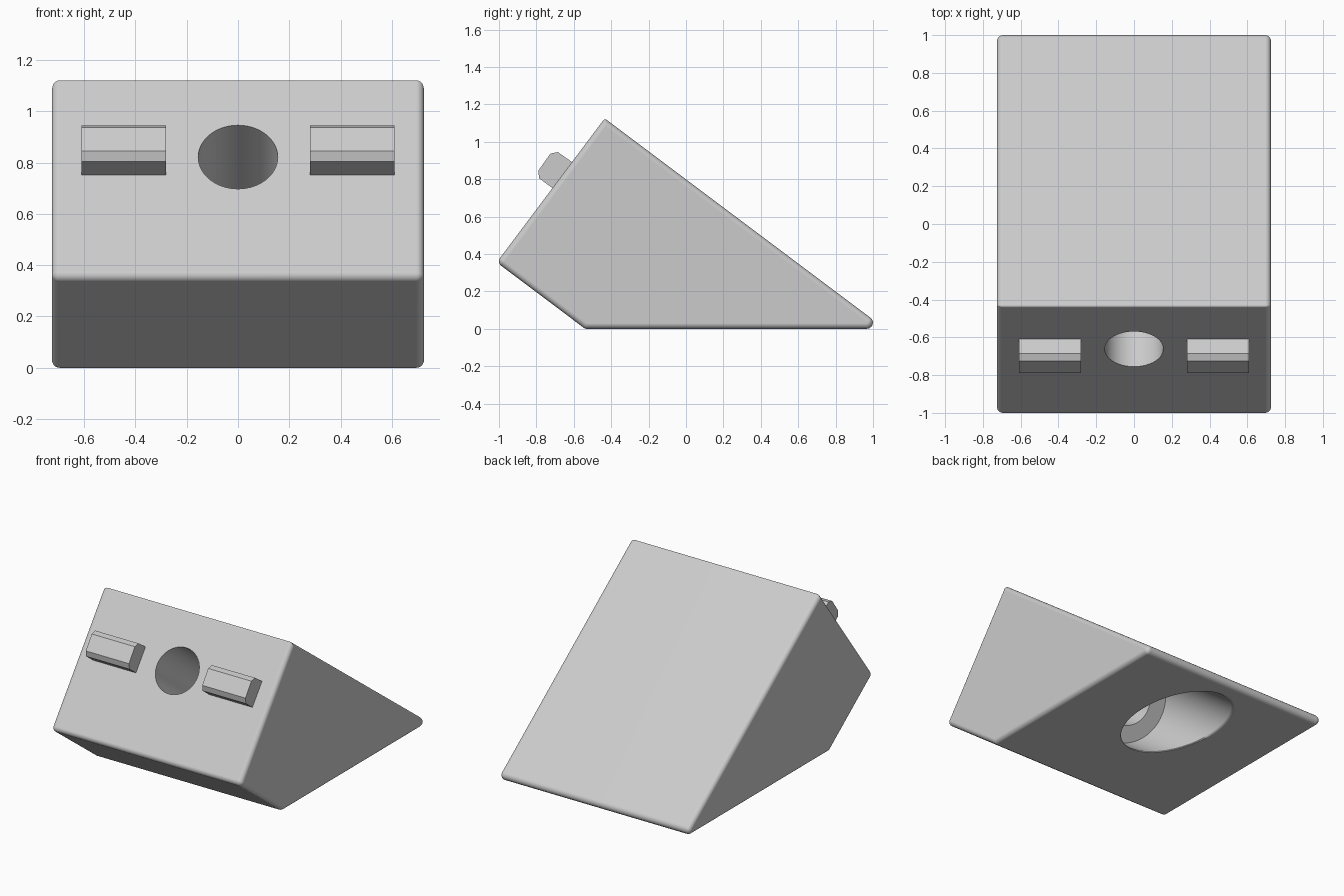
import bpy, bmesh, math
from mathutils import Vector, Matrix

cube = bpy.data.objects.get("Cube")
if cube:
    bpy.data.objects.remove(cube, do_unlink=True)

grey = bpy.data.materials.new("light grey")
grey.use_nodes = True
grey.diffuse_color = (0.6, 0.6, 0.6, 1)
grey.node_tree.nodes["Principled BSDF"].inputs["Base Color"].default_value = (0.6, 0.6, 0.6, 1)


def make_object(name, bm):
    bmesh.ops.recalc_face_normals(bm, faces=bm.faces)
    mesh = bpy.data.meshes.new(name)
    bm.to_mesh(mesh)
    bm.free()
    mesh.materials.append(grey)
    obj = bpy.data.objects.new(name, mesh)
    bpy.context.collection.objects.link(obj)
    return obj


def rounded(corners, inset, steps=6):
    """Inset a closed profile of (y, z, radius) corners and round them."""
    points = []
    for i, (y, z, radius) in enumerate(corners):
        p = Vector((y, z))
        a = (Vector(corners[i - 1][:2]) - p).normalized()
        b = (Vector(corners[(i + 1) % len(corners)][:2]) - p).normalized()
        half = a.angle(b) / 2
        inward = (a + b).normalized() / math.sin(half)
        r = max(radius - inset, 0.003)
        centre = p + inward * (inset + r)
        start = (a / math.tan(half) - inward).normalized()
        end = (b / math.tan(half) - inward).normalized()
        points += [centre + start.slerp(end, k / steps) * r for k in range(steps + 1)]
    return points


def loft(sections):
    """Skin a row of (x, profile) sections and cap both ends."""
    bm = bmesh.new()
    rings = [[bm.verts.new((x, y, z)) for y, z in profile] for x, profile in sections]
    for one, two in zip(rings, rings[1:]):
        for i in range(len(one)):
            bm.faces.new((one[i - 1], one[i], two[i], two[i - 1]))
    bm.faces.new(rings[0])
    bm.faces.new(rings[-1])
    return bm


# Wedge body with rounded edges
WIDTH, EDGE = 0.725, 0.03
corners = [(-1.012, 0.355, 0.03), (-0.4345, 1.125, 0.012),
           (1.0655, 0, 0.033), (-0.539, 0, 0.03)]
half = []
for k in range(6):
    angle = math.pi / 2 * k / 5
    half.append((WIDTH - EDGE + EDGE * math.sin(angle),
                 rounded(corners, EDGE * (1 - math.cos(angle)))))
body = make_object("wedge_body", loft([(-x, p) for x, p in reversed(half)] + half))

# Stepped bore, square to the front face and leaving through the base
mouth = Vector((0, -0.66, 0.82))
axis = Vector((0, 0.8, -0.6))
turn = axis.to_track_quat("Z", "Y").to_matrix().to_4x4()


def bore(name, radius, start, end):
    bm = bmesh.new()
    place = Matrix.Translation(mouth + axis * (start + end) / 2) @ turn
    bmesh.ops.create_cone(bm, cap_ends=True, segments=64, radius1=radius,
                          radius2=radius, depth=end - start, matrix=place)
    cutter = make_object(name, bm)
    cutter.hide_render = True
    mod = body.modifiers.new(name, "BOOLEAN")
    mod.operation = "DIFFERENCE"
    mod.solver = "EXACT"
    mod.object = cutter
    bpy.context.view_layer.objects.active = body
    bpy.ops.object.modifier_apply(modifier=name)
    bpy.data.objects.remove(cutter, do_unlink=True)


bore("wide_bore", 0.27, 0.77, 2.2)
bore("narrow_bore", 0.155, -0.3, 1.0)

# Softened rim where the bore meets the base
bm = bmesh.new()
bm.from_mesh(body.data)
rim = [e for e in bm.edges if len(e.link_faces) == 2
       and all(v.co.z < 0.0005 and abs(v.co.x) < 0.3 for v in e.verts)
       and e.calc_face_angle(0) > 0.3]
bmesh.ops.bevel(bm, geom=rim, offset=0.015, segments=3, profile=0.5,
                affect="EDGES", clamp_overlap=True)
bm.to_mesh(body.data)
bm.free()

# Smooth roundings beside flat faces
bpy.ops.object.select_all(action="DESELECT")
body.select_set(True)
bpy.context.view_layer.objects.active = body
bpy.ops.object.shade_smooth_by_angle(angle=math.radians(30))
normals = body.modifiers.new("flat_faces", "WEIGHTED_NORMAL")
normals.keep_sharp = True

# Pair of chamfered tabs on the front face
tab = [(-0.55, 0.85), (-0.685, 0.945), (-0.725, 0.937), (-0.79, 0.845),
       (-0.785, 0.805), (-0.65, 0.705)]
for side, sign in (("left", 1), ("right", -1)):
    make_object(side + "_tab", loft([(sign * 0.28, tab), (sign * 0.61, tab)]))
